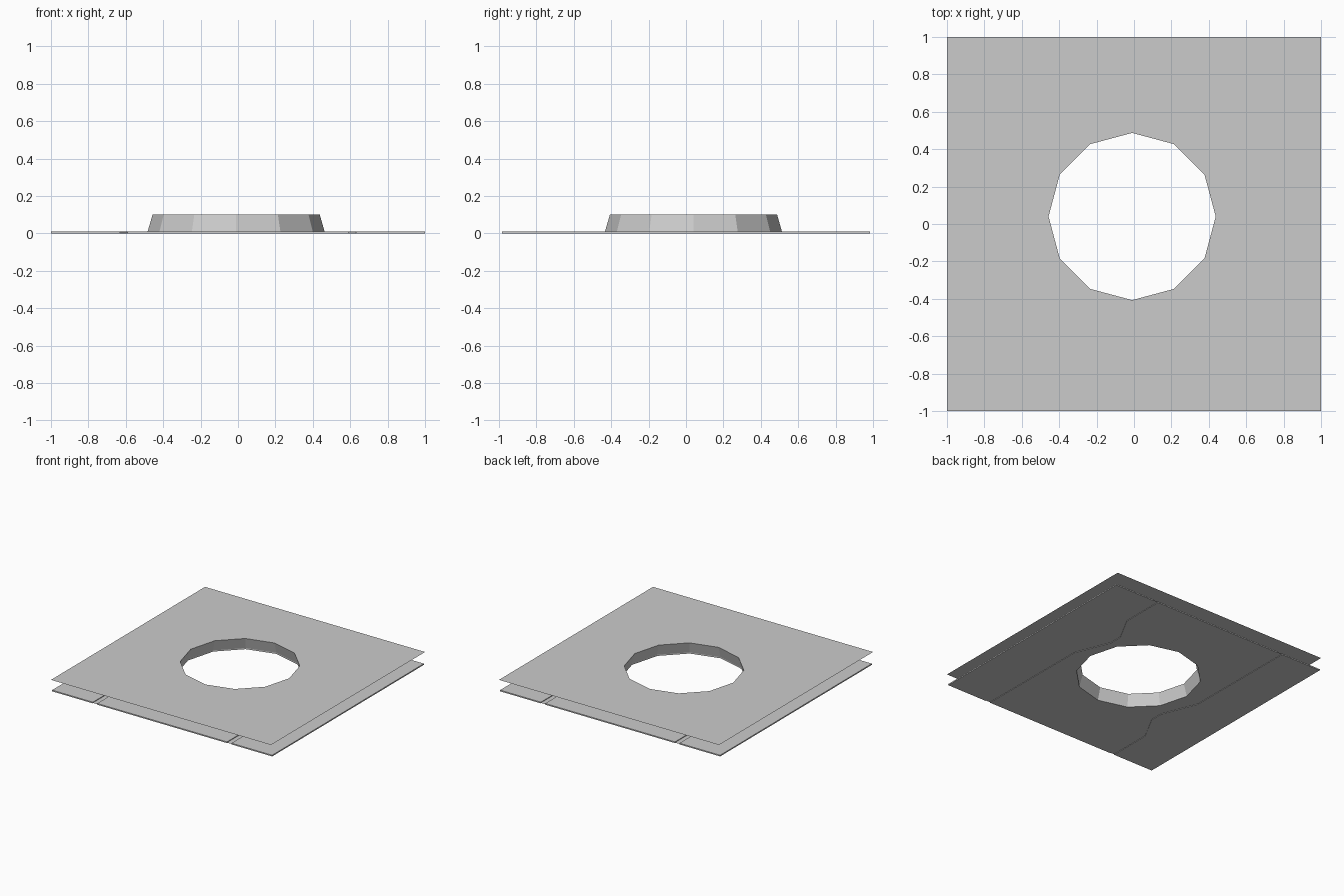
import bpy, bmesh
from math import cos, sin, pi

if "Cube" in bpy.data.objects:
    bpy.data.objects.remove(bpy.data.objects["Cube"])

CX, CY = -0.01, 0.04      # centre of the opening
TOP, THICK = 0.10, 0.01   # upper sheet height, base plate thickness
R_TOP, R_BASE = 0.447, 0.473
HALF_Y = 0.985            # base plate half depth


def ring(r, n=12):
    return [(CX + r * cos(2 * pi * i / n), CY + r * sin(2 * pi * i / n)) for i in range(n)]


def finish(bm, name):
    me = bpy.data.meshes.new(name)
    bm.to_mesh(me)
    bm.free()
    ob = bpy.data.objects.new(name, me)
    bpy.context.collection.objects.link(ob)
    return ob


def sheet(name, loops, z, thick=0.0):
    """Fill outline loops (later ones are holes), optionally thickened upward."""
    bm = bmesh.new()
    edges = []
    for pts in loops:
        vs = [bm.verts.new((x, y, z)) for x, y in pts]
        edges += [bm.edges.new((vs[i - 1], vs[i])) for i in range(len(vs))]
    bmesh.ops.triangle_fill(bm, edges=edges, use_beauty=True, normal=(0, 0, 1))
    for f in bm.faces:
        f.normal_update()
        if f.normal.z < 0:
            f.normal_flip()
    if thick:
        ext = bmesh.ops.extrude_face_region(bm, geom=bm.faces[:], use_keep_orig=True)
        moved = [g for g in ext["geom"] if isinstance(g, bmesh.types.BMVert)]
        bmesh.ops.translate(bm, verts=moved, vec=(0, 0, thick))
        bmesh.ops.recalc_face_normals(bm, faces=bm.faces[:])
    return finish(bm, name)


def turned(pts):
    return [(-x, -y) for x, y in pts]


# upper sheet with twelve-sided opening
sheet("upper_sheet", [[(-1, -1), (1, -1), (1, 1), (-1, 1)], ring(R_TOP)], TOP)

# sloping collar between the sheet and the base plate
bm = bmesh.new()
lo = [bm.verts.new((x, y, THICK)) for x, y in ring(R_BASE)]
hi = [bm.verts.new((x, y, TOP)) for x, y in ring(R_TOP)]
for i in range(12):
    bm.faces.new((lo[i - 1], lo[i], hi[i], hi[i - 1]))
finish(bm, "opening_collar")

# jogged channel splitting the base plate; the other side is its half turn
path = [(0.61, -HALF_Y), (0.605, 0.0), (0.49, 0.29), (0.49, 0.40), (0.61, 0.62), (0.61, HALF_Y)]
inner = [(x - 0.02, y) for x, y in path]
outer = [(x + 0.02, y) for x, y in path]

# base plate pieces
sheet("base_middle", [inner + turned(inner), ring(R_BASE)], 0, THICK)
side = outer + [(1, HALF_Y), (1, -HALF_Y)]
floor = inner + outer[::-1]
for label, fn in (("right", list), ("left", turned)):
    sheet("base_" + label, [fn(side)], 0, THICK)
    sheet("channel_floor_" + label, [fn(floor)], 0.004)
